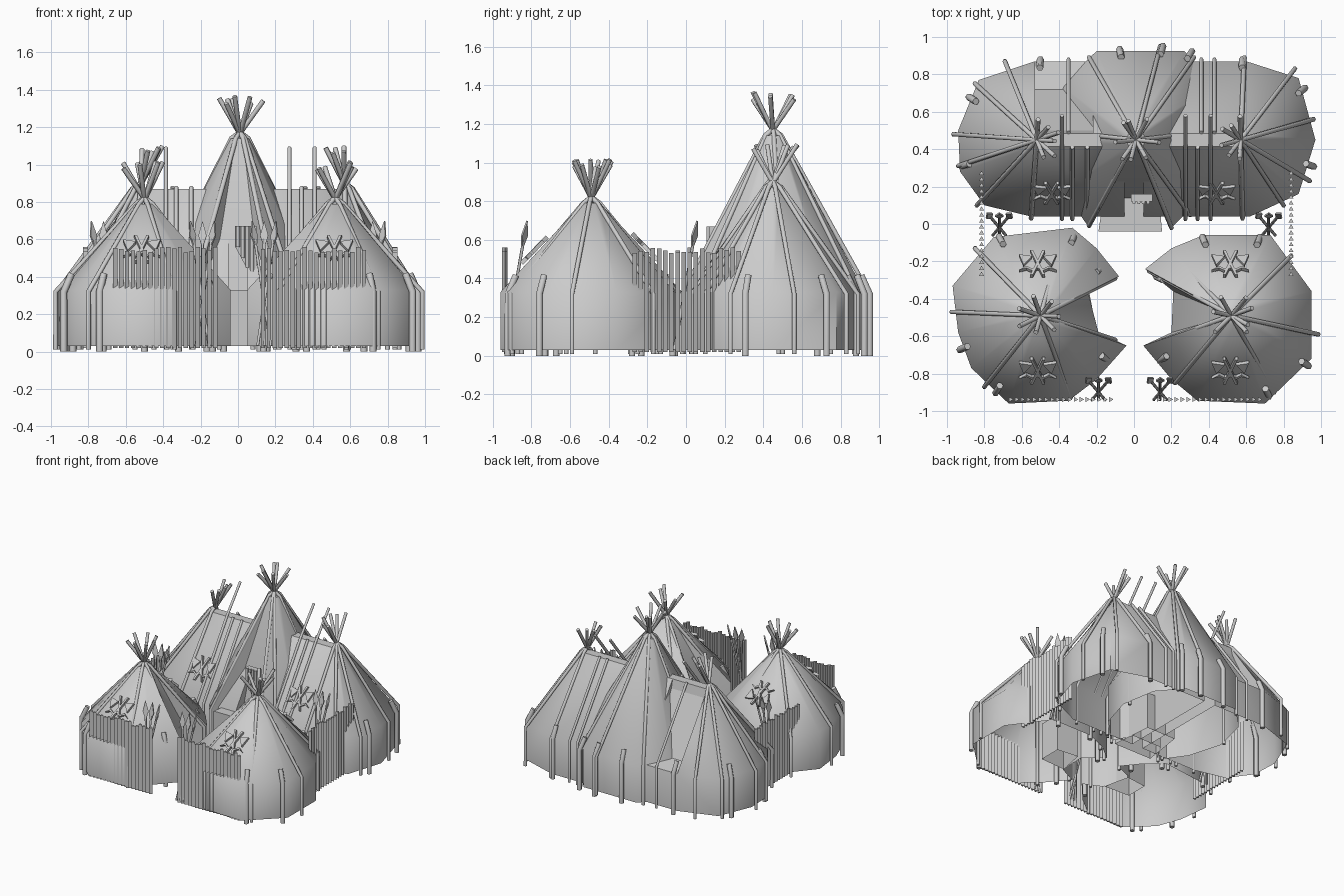
import bpy, bmesh, math, random
from mathutils import Vector, Matrix

if "Cube" in bpy.data.objects:
    bpy.data.objects.remove(bpy.data.objects["Cube"])

random.seed(4)
EAVE = 0.33
BASE = 0.03


def finish(bm, name, angle=None):
    bmesh.ops.recalc_face_normals(bm, faces=bm.faces)
    me = bpy.data.meshes.new(name)
    bm.to_mesh(me)
    bm.free()
    ob = bpy.data.objects.new(name, me)
    bpy.context.collection.objects.link(ob)
    if angle:
        bpy.ops.object.select_all(action='DESELECT')
        ob.select_set(True)
        bpy.context.view_layer.objects.active = ob
        bpy.ops.object.shade_smooth_by_angle(angle=math.radians(angle))
    return ob


def tent(name, plan, top, top_z, skip=()):
    """Hollow hide cover: wall, roof and small flat cap; top maps plan points to the cap."""
    bm = bmesh.new()
    rows = [[bm.verts.new((x, y, z)) for x, y in plan] for z in (BASE, EAVE)]
    rows.append([bm.verts.new((*top(x, y), top_z)) for x, y in plan])
    n = len(plan)
    for r in range(2):
        for i in range(n):
            if r == 1 and i in skip:
                continue
            j = (i + 1) % n
            bm.faces.new((rows[r][i], rows[r][j], rows[r + 1][j], rows[r + 1][i]))
    bm.faces.new(rows[2])
    bmesh.ops.remove_doubles(bm, verts=bm.verts, dist=0.0005)
    return finish(bm, name, 52)


def round_top(cx, cy, r=0.05):
    def f(x, y):
        d = Vector((x - cx, y - cy)).normalized() * r
        return cx + d.x, cy + d.y
    return f


def ridge_top(x0, x1, y=0.45, w=0.035):
    return lambda px, py: (min(max(px, x0), x1), min(max(py, y - w), y + w))


def tubes(name, paths, r=0.013):
    """Hexagonal poles along poly paths, as one object."""
    cu = bpy.data.curves.new(name, 'CURVE')
    cu.dimensions = '3D'
    cu.bevel_depth, cu.bevel_resolution, cu.use_fill_caps = r, 1, True
    for p in paths:
        s = cu.splines.new('POLY')
        s.points.add(len(p) - 1)
        for q, co in zip(s.points, p):
            q.co = (*co, 1)
    ob = bpy.data.objects.new(name, cu)
    bpy.context.collection.objects.link(ob)
    bpy.ops.object.select_all(action='DESELECT')
    ob.select_set(True)
    bpy.context.view_layer.objects.active = ob
    bpy.ops.object.convert(target='MESH')


def tent_poles(name, c, z, feet, tip_z):
    """Poles up the wall, along the roof, crossing at the top."""
    paths = []
    for x, y in feet:
        d = Vector((x - c[0], y - c[1])).normalized()
        t = random.uniform(0.09, 0.13)
        paths.append([(x, y, 0.01), (x, y, EAVE - 0.01),
                      (c[0] + d.x * 0.045, c[1] + d.y * 0.045, z - 0.01),
                      (c[0] - d.x * 0.01, c[1] - d.y * 0.01, z + 0.03),
                      (c[0] - d.x * t, c[1] - d.y * t, tip_z - random.uniform(0, 0.05))])
    tubes(name, paths)


def stubs(name, c, feet):
    """Short bent posts poking out of the cover near the eave."""
    paths = []
    for x, y in feet:
        d = Vector((c[0] - x, c[1] - y)).normalized()
        x, y = x + d.x * .02, y + d.y * .02
        paths.append([(x, y, 0), (x, y, 0.32), (x + d.x * .045, y + d.y * .045, 0.415)])
    tubes(name, paths, 0.019)


def prism(bm, pts, z0, z1, mat=Matrix(), bottom=True):
    lo = [bm.verts.new(mat @ Vector((x, y, z0))) for x, y in pts]
    hi = [bm.verts.new(mat @ Vector((x, y, z1))) for x, y in pts]
    for i in range(len(pts)):
        j = (i + 1) % len(pts)
        bm.faces.new((lo[i], lo[j], hi[j], hi[i]))
    bm.faces.new(hi)
    if bottom:
        bm.faces.new(lo[::-1])


def porch(name, pts):
    bm = bmesh.new()
    prism(bm, pts, BASE, EAVE, bottom=False)
    finish(bm, name)


# front tents, each with two door wings towards the middle
left_plan = [(-.33, -.02), (-.2, -.13), (-.08, -.28), (-.25, -.35), (-.19, -.58), (-.04, -.65),
             (-.2, -.83), (-.35, -.945), (-.67, -.96), (-.87, -.77), (-.94, -.58), (-.97, -.33), (-.75, -.07)]
right_plan = [(.37, -.06), (.2, -.13), (.06, -.24), (.21, -.36), (.2, -.58), (.05, -.65), (.2, -.83),
              (.34, -.945), (.7, -.96), (.95, -.72), (.95, -.36), (.73, -.06)]
LC, RC = (-.5, -.49), (.52, -.49)
tent("front_left_tent", left_plan, round_top(*LC), 0.79)
tent("front_right_tent", right_plan, round_top(*RC), 0.79)
tent_poles("front_left_poles", LC, 0.8, [(-.975, -.47), (-.85, -.13), (-.38, -.06), (-.1, -.29),
           (-.1, -.62), (-.34, -.93), (-.8, -.87)], 1.02)
tent_poles("front_right_poles", RC, 0.8, [(.985, -.59), (.84, -.17), (.2, -.15), (.08, -.25),
           (.08, -.65), (.22, -.85), (.75, -.9)], 1.02)
stubs("front_left_posts", LC, [(-.73, -.05), (-.31, -.04), (-.15, -.22), (-.95, -.68), (-.75, -.92), (-.12, -.74)])
stubs("front_right_posts", RC, [(.36, -.05), (.68, -.05), (.1, -.27), (.95, -.77), (.73, -.94), (.12, -.74)])
for name, s in (("left_doorway", -1), ("right_doorway", 1)):
    porch(name, [(s * .2, -.57), (s * .24, -.36), (s * .42, -.38), (s * .42, -.56)])

# rear wings with flat ridges running into the centre tent
wing_l = [(-.05, .04), (-.55, .04), (-.8, .1), (-.93, .28), (-.94, .5), (-.83, .77), (-.53, .87),
          (-.22, .87), (-.05, .87)]
wing_r = [(.05, .04), (.62, .04), (.88, .16), (.97, .45), (.88, .78), (.6, .87), (.05, .87)]
tent("rear_left_wing", wing_l, ridge_top(-.53, -.05), 0.87, skip=(6,))
tent("rear_right_wing", wing_r, ridge_top(.05, .58), 0.87)

# sagging roof panel behind the left wing
bm = bmesh.new()
prof = [(.485, .87), (.5, .8), (.72, .36), (.87, EAVE)]
a, b = [[bm.verts.new((x, y, z)) for y, z in prof] for x in (-.53, -.22)]
for i in range(3):
    bm.faces.new((a[i], b[i], b[i + 1], a[i + 1]))
for v in (a, b):
    bm.faces.new(v)
finish(bm, "sagging_roof_panel")

# tall centre tent with a door notch in front
cplan = [(.4, .18), (.48, .45), (.43, .74), (.27, .925), (-.2, .925), (-.39, .74), (-.46, .45), (-.38, .18),
         (-.24, -.02), (-.14, .14), (.12, .14), (.2, -.02)]
CC = (.01, .45)
tent("centre_tent", cplan, round_top(*CC), 1.14)
tent_poles("centre_poles", CC, 1.15, [(-.24, .89), (.14, .95), (.32, .89), (.46, .5), (-.45, .5),
           (-.24, -.01), (.2, -.02), (.3, .05)], 1.37)
stubs("centre_posts", CC, [(-.08, .955), (.16, .97), (.32, .94)])
porch("centre_porch", [(-.19, -.04), (.15, -.04), (.12, .3), (-.14, .3)])

# folded door flap above the porch, narrowing downwards
bm = bmesh.new()
m = Matrix.Translation((0, .14, 0)) @ Matrix.Rotation(math.radians(90), 4, 'X')
prism(bm, [(-.015, .67), (-.015, .56), (.05, .44), (.1, .39), (.1, .67)], -.02, .02, m)
finish(bm, "door_flap")
tubes("door_flap_folds", [[(x, .115, z), (x, .115, .67)]
                          for x, z in ((.0, .56), (.025, .5), (.05, .45), (.075, .42))], .01)

# wing poles
WL, WR = (-.52, .45), (.57, .45)
tent_poles("rear_left_poles", WL, 0.88, [(-.965, .48), (-.94, .31), (-.84, .1), (-.69, .87), (-.55, .03),
           (-.85, .75)], 1.1)
tent_poles("rear_right_poles", WR, 0.88, [(.96, .56), (.94, .23), (.86, .83), (.59, .89), (.58, .03), (.8, .1)], 1.1)
stubs("rear_left_posts", WL, [(-.9, .69), (-.5, .9), (-.94, .3)])
stubs("rear_right_posts", WR, [(.93, .74), (.58, .9), (.98, .3)])
rafters = []
for x, tip in ((-.385, 1), (-.33, 0), (-.25, 0), (.275, 1), (.34, 0), (.41, 1)):
    p = [(x, .025, .01), (x, .025, .32), (x, .41, .88), (x, .58, 1.09)]
    rafters.append(p if tip else p[:3])
for x in (-.35, .36, .43):
    rafters.append([(x, .88, .01), (x, .88, .34), (x, .49, .88)])
tubes("ridge_rafters", rafters, .011)


# palisades of three-sided stakes
def fence(name, p0, p1, n=18):
    bm = bmesh.new()
    for i in range(n):
        p = Vector(p0).lerp(Vector(p1), i / (n - 1))
        h = random.uniform(.53, .56)
        bmesh.ops.create_cone(bm, cap_ends=True, segments=3, radius1=.0155, radius2=.0155, depth=h - .02,
                              matrix=Matrix.Translation((p.x, p.y, (h + .02) / 2))
                              @ Matrix.Rotation(math.radians(0 if p0[0] == p1[0] else -90), 4, 'Z'))
    finish(bm, name)


fence("front_left_fence", (-.66, -.938), (-.125, -.938))
fence("front_right_fence", (.13, -.938), (.67, -.938))
fence("left_fence", (-.815, -.27), (-.815, .27))
fence("right_fence", (.84, -.27), (.84, .27))

# leaning spear bundles with leaf blades
sticks, bm = [], bmesh.new()
for sx, sy in ((-.72, .04), (.72, .04), (-.19, -.84), (.14, -.84)):
    for o in (-1, 0, 1):
        p = Vector((sx - o * .035, sy - .1, BASE))
        q = Vector((sx + o * .05, sy, .6))
        sticks.append([p, q])
        m = Matrix.Translation(q) @ (q - p).to_track_quat('Y', 'Z').to_matrix().to_4x4()
        prism(bm, [(0, -.05), (.022, .02), (0, .1), (-.022, .02)], -.005, .005, m)
finish(bm, "spear_blades")
tubes("spear_shafts", sticks, .008)


# crossed axe emblems lying on the roofs
def emblem(name, x, y, z, tilt):
    m = Matrix.Translation((x, y, z)) @ Matrix.Rotation(tilt, 4, 'X')
    bm = bmesh.new()
    for s in (-1, 1):
        prism(bm, [(-s * .04, -.1), (-s * .025, -.1), (s * .04, .09), (s * .025, .09)], -.01, .012, m)
        prism(bm, [(s * .03, .045), (s * .1, .06), (s * .075, -.02)], -.01, .01, m)
        prism(bm, [(0, -.03), (s * .03, -.05), (s * .06, -.03), (s * .1, -.06), (s * .06, -.045),
                   (s * .03, -.065), (0, -.045)], -.01, .01, m)
    finish(bm, name)


for s, n in ((-1, "left"), (1, "right")):
    emblem(n + "_front_emblem", s * .515, -.78, .55, math.radians(46))
    emblem(n + "_inner_emblem", s * .515, -.21, .56, math.radians(-46))
    emblem(n + "_wing_emblem", s * .44, .17, .53, math.radians(55))
